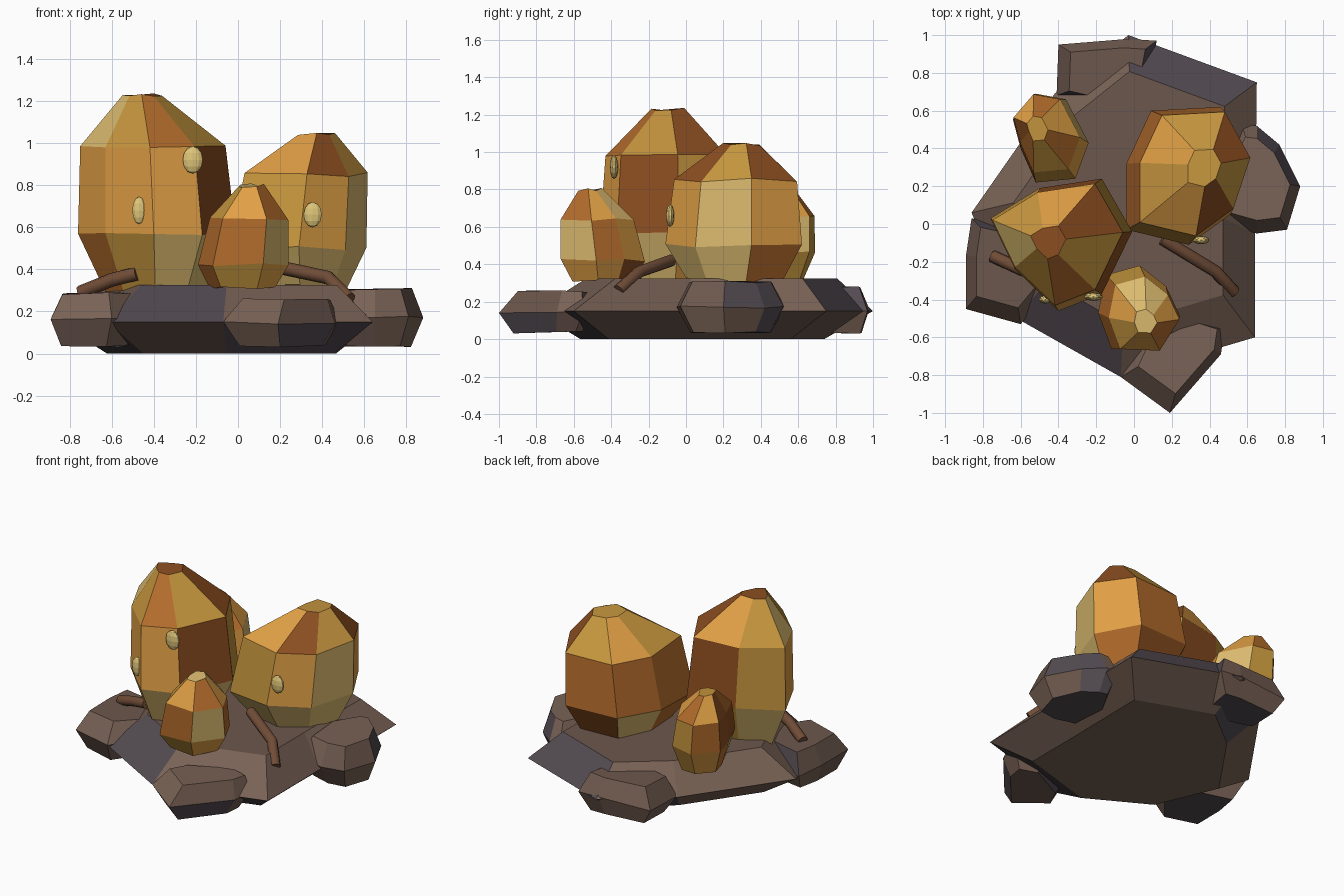
import bpy, bmesh, random
from mathutils import Vector

if "Cube" in bpy.data.objects:
    bpy.data.objects.remove(bpy.data.objects["Cube"])

random.seed(4)


def mats(name, colours):
    out = []
    for i, c in enumerate(colours):
        m = bpy.data.materials.new(f"{name}_{i}")
        m.diffuse_color = tuple((v / 255) ** 2.2 for v in c) + (1,)
        m.use_nodes = True
        m.node_tree.nodes["Principled BSDF"].inputs["Base Color"].default_value = m.diffuse_color
        out.append(m)
    return out


AMBER = mats("amber", [(226, 160, 72), (222, 188, 112), (178, 108, 48), (140, 80, 38), (196, 148, 64)])
STONE = mats("stone", [(108, 88, 78), (120, 98, 86), (84, 76, 82)])
BARK = mats("bark", [(112, 78, 58)])
DEW = mats("dew", [(222, 196, 120)])


def loft(name, outline, rings, palette, jitter=0.0):
    """Stack scaled copies of an outline; rings are (z, scale, dx, dy), bottom to top."""
    n = len(outline)
    cx = sum(p[0] for p in outline) / n
    cy = sum(p[1] for p in outline) / n
    bm = bmesh.new()
    loops = []
    for z, s, dx, dy in rings:
        loops.append([bm.verts.new((cx + (x - cx) * s + dx, cy + (y - cy) * s + dy,
                                    z + random.uniform(0, jitter)))
                      for x, y in outline])
    bm.faces.new(loops[0])
    bm.faces.new(loops[-1])
    for a, b in zip(loops, loops[1:]):
        for i in range(n):
            j = (i + 1) % n
            bm.faces.new((a[i], a[j], b[j], b[i]))
    for f in bm.faces:
        f.material_index = random.randrange(len(palette))
    bmesh.ops.recalc_face_normals(bm, faces=bm.faces)
    me = bpy.data.meshes.new(name)
    bm.to_mesh(me)
    bm.free()
    for m in palette:
        me.materials.append(m)
    ob = bpy.data.objects.new(name, me)
    bpy.context.collection.objects.link(ob)
    return ob


# Broad base slab
loft("base_slab",
     [(-0.03, 1.0), (-0.42, 0.69), (-0.86, 0.06), (-0.62, -0.5),
      (-0.07, -0.81), (0.64, -0.6), (0.64, -0.05), (0.65, 0.75)],
     [(0.0, 0.72, 0, 0), (0.15, 1, 0, 0), (0.325, 0.74, 0, 0.05)], STONE)

# Rocks around the rim: outline, bottom z, top z, shift of the top
rocks = {
    "rock_right": ([(0.57, 0.53), (0.65, 0.52), (0.77, 0.42), (0.88, 0.2),
                    (0.81, -0.03), (0.65, -0.05), (0.47, 0.0), (0.45, 0.32)], 0.03, 0.30, (0, 0)),
    "rock_front": ([(-0.07, -0.81), (0.19, -1.0), (0.46, -0.69), (0.48, -0.55),
                    (0.32, -0.5), (0.0, -0.66)], 0.03, 0.25, (0.02, 0.03)),
    "rock_left": ([(-0.86, 0.03), (-0.89, -0.17), (-0.89, -0.45), (-0.6, -0.53),
                   (-0.45, -0.35), (-0.5, -0.05)], 0.03, 0.28, (0.01, 0.02)),
    "rock_back": ([(-0.41, 0.68), (-0.4, 0.95), (-0.03, 0.98), (0.12, 0.97),
                   (0.08, 0.75), (-0.15, 0.62)], 0.03, 0.27, (0, -0.01)),
}
for name, (outline, z0, z1, (dx, dy)) in rocks.items():
    loft(name, outline, [(z0, 0.74, 0, 0), ((z0 + z1) / 2, 1, 0, 0), (z1, 0.76, dx, dy)],
         STONE, 0.012)

# Faceted amber pods, seven sides each, leaning towards their caps
loft("pod_tall",
     [(-0.76, 0.03), (-0.5, 0.19), (-0.17, 0.24), (-0.01, -0.04),
      (-0.17, -0.37), (-0.4, -0.46), (-0.63, -0.24)],
     [(0.28, 0.65, 0, 0), (0.56, 1, 0, 0), (0.97, 0.92, -0.02, 0), (1.22, 0.25, -0.075, 0)],
     AMBER, 0.02)
loft("pod_wide",
     [(0.10, 0.6), (-0.03, 0.32), (-0.03, -0.03), (0.3, -0.11),
      (0.52, 0.05), (0.62, 0.35), (0.47, 0.62)],
     [(0.3, 0.7, 0, 0), (0.48, 1, -0.01, 0), (0.83, 0.9, 0.03, 0.01), (1.02, 0.27, 0.09, 0.04)],
     AMBER, 0.03)
loft("pod_small_front",
     [(-0.15, -0.27), (-0.19, -0.47), (-0.12, -0.66), (0.12, -0.67),
      (0.24, -0.48), (0.17, -0.33), (0.03, -0.22)],
     [(0.3, 0.72, 0, 0), (0.41, 1, 0, 0), (0.63, 0.87, 0.03, -0.03), (0.79, 0.28, 0.045, -0.07)],
     AMBER, 0.02)
loft("pod_small_back",
     [(-0.52, 0.69), (-0.64, 0.55), (-0.6, 0.4), (-0.52, 0.22),
      (-0.31, 0.24), (-0.24, 0.43), (-0.36, 0.66)],
     [(0.29, 0.7, 0, 0), (0.45, 1, 0, 0), (0.65, 0.88, -0.02, 0.025), (0.8, 0.28, -0.06, 0.05)],
     AMBER, 0.02)

# Twigs lying on the slab
twigs = {
    "twig_left": [(-0.75, -0.17, 0.29), (-0.6, -0.24, 0.35), (-0.48, -0.28, 0.38)],
    "twig_right": [(0.15, -0.08, 0.42), (0.43, -0.25, 0.36), (0.53, -0.36, 0.26)],
}
for name, pts in twigs.items():
    cu = bpy.data.curves.new(name, "CURVE")
    cu.dimensions = "3D"
    cu.bevel_depth = 0.033
    cu.bevel_resolution = 2
    cu.use_fill_caps = True
    sp = cu.splines.new("POLY")
    sp.points.add(len(pts) - 1)
    for p, co in zip(sp.points, pts):
        p.co = (*co, 1)
    cu.materials.append(BARK[0])
    bpy.context.collection.objects.link(bpy.data.objects.new(name, cu))

# Flattened dew drops stuck to the pods
drops = [((-0.47, -0.40, 0.68), (0.034, 0.022, 0.065)),
         ((-0.215, -0.385, 0.92), (0.05, 0.022, 0.065)),
         ((0.355, -0.085, 0.66), (0.045, 0.022, 0.06))]
for i, (loc, size) in enumerate(drops):
    bpy.ops.mesh.primitive_uv_sphere_add(segments=10, ring_count=6, radius=1, location=loc)
    ob = bpy.context.object
    ob.name = f"dew_drop_{i + 1}"
    ob.scale = Vector(size)
    ob.data.materials.append(DEW[0])
